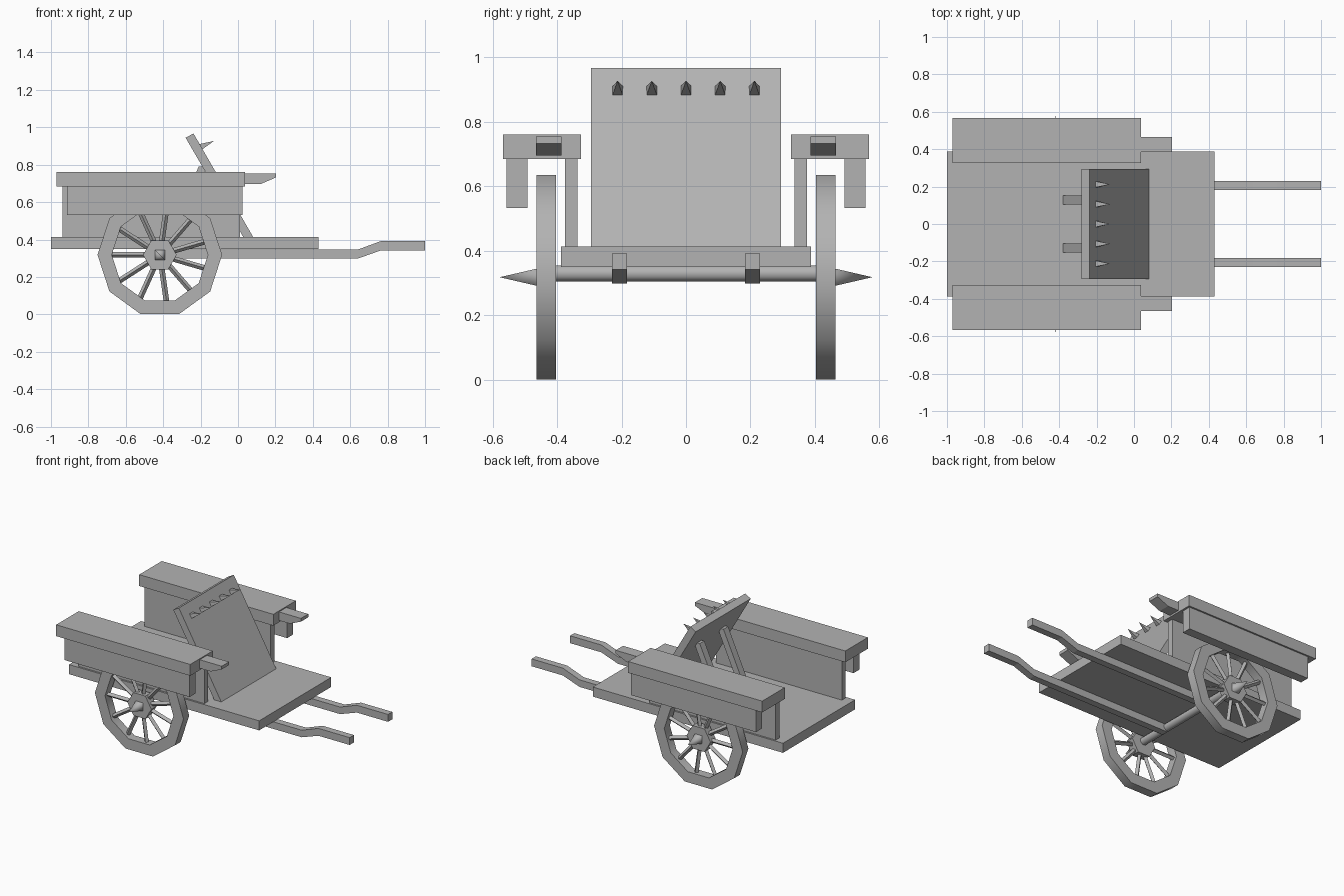
import bpy
import bmesh
from math import sin, cos, pi, radians
from mathutils import Vector, Matrix

cube = bpy.data.objects.get("Cube")
if cube:
    bpy.data.objects.remove(cube, do_unlink=True)

mat = bpy.data.materials.new("plain grey")
mat.use_nodes = True
GREY = (0.45, 0.45, 0.45, 1)
mat.diffuse_color = GREY
mat.node_tree.nodes["Principled BSDF"].inputs["Base Color"].default_value = GREY


def finish(name, bm, smooth=None):
    """Turn a bmesh into a named grey object, optionally smoothed below an angle."""
    bmesh.ops.recalc_face_normals(bm, faces=bm.faces)
    mesh = bpy.data.meshes.new(name)
    bm.to_mesh(mesh)
    bm.free()
    mesh.materials.append(mat)
    obj = bpy.data.objects.new(name, mesh)
    bpy.context.collection.objects.link(obj)
    if smooth:
        bpy.ops.object.select_all(action='DESELECT')
        obj.select_set(True)
        bpy.context.view_layer.objects.active = obj
        bpy.ops.object.shade_smooth_by_angle(angle=radians(smooth))
    return obj


def prism(name, profile, y0, y1):
    """Extrude an x-z profile from y0 to y1."""
    bm = bmesh.new()
    face = bm.faces.new([bm.verts.new((x, y0, z)) for x, z in profile])
    new = bmesh.ops.extrude_face_region(bm, geom=[face])["geom"]
    moved = [v for v in new if isinstance(v, bmesh.types.BMVert)]
    bmesh.ops.translate(bm, verts=moved, vec=(0, y1 - y0, 0))
    return finish(name, bm)


def box(name, x0, x1, y0, y1, z0, z1):
    return prism(name, [(x0, z0), (x1, z0), (x1, z1), (x0, z1)], y0, y1)


def add_cone(bm, a, b, r1, r2, sides, turn=0):
    """Add a cone or cylinder running from a to b."""
    a, b = Vector(a), Vector(b)
    rot = (b - a).to_track_quat('Z', 'Y').to_matrix().to_4x4()
    bmesh.ops.create_cone(
        bm, cap_ends=True, segments=sides, radius1=r1, radius2=r2, depth=(b - a).length,
        matrix=Matrix.Translation((a + b) / 2) @ rot @ Matrix.Rotation(turn, 4, 'Z'))


WHEEL_X, WHEEL_Z = -0.418, 0.318


def around(radius, angle):
    return WHEEL_X + radius * cos(angle), WHEEL_Z + radius * sin(angle)


# Cart bed
box("bed", -1, 0.43, -0.387, 0.387, 0.349, 0.414)

# Leaning board with its spikes
prism("leaning_board", [(-0.28, 0.944), (-0.238, 0.967), (0.083, 0.41), (0.03, 0.41)],
      -0.295, 0.295)
bm = bmesh.new()
for i in range(-2, 3):
    y = i * 0.106
    add_cone(bm, (-0.203, y, 0.894), (-0.128, y, 0.927), 0.024, 0, 4, pi / 4)
finish("board_spikes", bm)

# Axle
bm = bmesh.new()
add_cone(bm, (WHEEL_X, -0.41, 0.33), (WHEEL_X, 0.41, 0.33), 0.027, 0.027, 8, pi / 8)
finish("axle", bm, 60)

for side, tag in ((-1, "front"), (1, "back")):
    # Bench: top, outer skirt, inner wall and tapered grip
    box(tag + "_bench_top", -0.97, 0.038, side * 0.325, side * 0.567, 0.684, 0.761)
    box(tag + "_bench_skirt", -0.915, 0.025, side * 0.492, side * 0.556, 0.532, 0.69)
    box(tag + "_bench_wall", -0.937, 0.01, side * 0.336, side * 0.375, 0.41, 0.69)
    prism(tag + "_bench_grip",
          [(0, 0.696), (0.12, 0.696), (0.203, 0.732), (0.203, 0.754), (0, 0.754)],
          side * 0.386, side * 0.465)

    # Pulling shaft
    prism(tag + "_shaft",
          [(-0.42, 0.298), (0.64, 0.298), (0.765, 0.342), (1, 0.342),
           (1, 0.392), (0.765, 0.392), (0.64, 0.346), (-0.42, 0.346)],
          side * 0.183, side * 0.229)

    # Strut holding up the board
    prism(tag + "_strut",
          [(-0.382, 0.41), (-0.335, 0.41), (-0.175, 0.765), (-0.19, 0.79), (-0.21, 0.79)],
          side * 0.103, side * 0.152)

    # Wheel rim: ten-sided ring
    bm = bmesh.new()
    rings = []
    for k in range(10):
        ring = []
        for radius, y in ((0.333, 0.403), (0.333, 0.464), (0.257, 0.464), (0.257, 0.403)):
            x, z = around(radius, k * pi / 5)
            ring.append(bm.verts.new((x, side * y, z)))
        rings.append(ring)
    for k in range(10):
        a, b = rings[k], rings[(k + 1) % 10]
        for j in range(4):
            n = (j + 1) % 4
            bm.faces.new((a[j], a[n], b[n], b[j]))
    finish(tag + "_wheel_rim", bm, 50)

    # Spokes, set edge-on
    bm = bmesh.new()
    y = side * 0.433
    for k in range(11):
        angle = pi + k * 2 * pi / 11
        x0, z0 = around(0.06, angle)
        x1, z1 = around(0.255, angle)
        add_cone(bm, (x0, y, z0), (x1, y, z1), 0.015, 0.015, 4)
    finish(tag + "_wheel_spokes", bm)

    # Hub and pointed axle cap
    prism(tag + "_wheel_hub", [around(0.09, k * pi / 3) for k in range(6)],
          side * 0.405, side * 0.462)
    bm = bmesh.new()
    add_cone(bm, (WHEEL_X, side * 0.455, WHEEL_Z), (WHEEL_X, side * 0.578, WHEEL_Z),
             0.04, 0, 4, pi / 4)
    finish(tag + "_axle_point", bm, 95)
